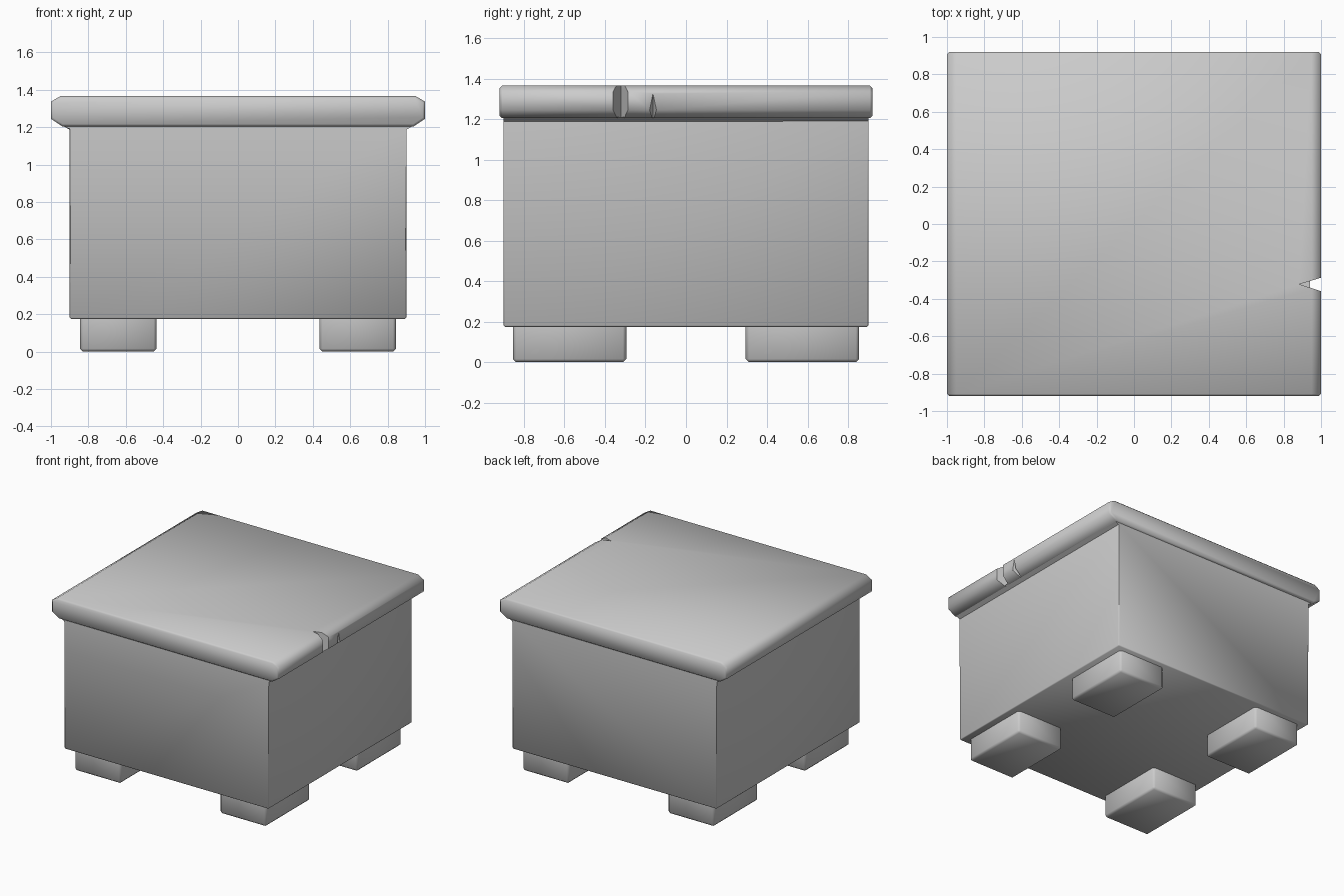
import bpy, bmesh, math

if "Cube" in bpy.data.objects:
    bpy.data.objects.remove(bpy.data.objects["Cube"])


def finish(name, bm, angle=60):
    bmesh.ops.recalc_face_normals(bm, faces=bm.faces)
    me = bpy.data.meshes.new(name)
    bm.to_mesh(me)
    bm.free()
    ob = bpy.data.objects.new(name, me)
    bpy.context.collection.objects.link(ob)
    smooth(ob, angle)
    return ob


def smooth(ob, angle=60):
    bpy.ops.object.select_all(action='DESELECT')
    bpy.context.view_layer.objects.active = ob
    ob.select_set(True)
    bpy.ops.object.shade_smooth_by_angle(angle=math.radians(angle))


def bevel(bm, edges, width):
    bmesh.ops.bevel(bm, geom=edges, offset=width, segments=1,
                    affect='EDGES', profile=0.5)


def extrude_y(half_profile, y):
    """Mirror an (x, z) half profile and extrude it from -y to y."""
    pts = half_profile + [(-x, z) for x, z in reversed(half_profile)]
    bm = bmesh.new()
    face = bm.faces.new([bm.verts.new((x, -y, z)) for x, z in pts])
    ext = bmesh.ops.extrude_face_region(bm, geom=[face])
    for v in ext["geom"]:
        if isinstance(v, bmesh.types.BMVert):
            v.co.y = y
    bmesh.ops.recalc_face_normals(bm, faces=bm.faces)
    return bm


# Box body with a small flare under the lid
bm = extrude_y([(0.9, 0.175), (0.9, 1.187), (0.94, 1.21)], 0.9)
bevel(bm, [e for e in bm.edges if all(v.co.z < 1.2 for v in e.verts)
           and not (abs(e.verts[0].co.y - e.verts[1].co.y) < 1e-4
                    and all(v.co.z > 1 for v in e.verts))], 0.007)
finish("box_body", bm)

# Lid slab with chamfered sides
bm = extrude_y([(0.94, 1.205), (1.0, 1.245), (1.0, 1.337), (0.95, 1.366)], 0.92)
bevel(bm, [e for e in bm.edges
           if abs(e.verts[0].co.y - e.verts[1].co.y) < 1e-4], 0.012)
lid = finish("lid", bm)


# Chips in the right edge of the lid
def chip(name, bottom, top):
    bm = bmesh.new()
    lo = [bm.verts.new(p) for p in bottom]
    hi = [bm.verts.new(p) for p in top]
    for i in range(3):
        j = (i + 1) % 3
        bm.faces.new((lo[i], lo[j], hi[j], hi[i]) if len(hi) == 3
                     else (lo[i], lo[j], hi[0]))
    bm.faces.new(lo)
    if len(hi) == 3:
        bm.faces.new(hi)
    cutter = finish(name, bm)
    cutter.hide_render = True
    mod = lid.modifiers.new("chip", 'BOOLEAN')
    mod.operation = 'DIFFERENCE'
    mod.solver = 'EXACT'
    mod.object = cutter
    bpy.context.view_layer.objects.active = lid
    bpy.ops.object.modifier_apply(modifier=mod.name)
    bpy.data.objects.remove(cutter)


wedge = [(0.885, -0.322), (1.05, -0.376), (1.05, -0.272)]
chip("large_chip", [(x, y, 1.15) for x, y in wedge], [(x, y, 1.42) for x, y in wedge])
chip("small_chip", [(0.92, -0.163, 1.19), (1.04, -0.205, 1.19), (1.04, -0.12, 1.19)],
     [(1.005, -0.163, 1.335)])
smooth(lid)

# Four block feet
for sx, side in ((-1, "left"), (1, "right")):
    for sy, end in ((-1, "front"), (1, "back")):
        bm = bmesh.new()
        bmesh.ops.create_cube(bm, size=1)
        bmesh.ops.scale(bm, vec=(0.41, 0.56, 0.185), verts=bm.verts)
        bmesh.ops.translate(bm, vec=(sx * 0.64, sy * 0.575, 0.0925), verts=bm.verts)
        bevel(bm, [e for e in bm.edges if any(v.co.z < 0.05 for v in e.verts)], 0.016)
        finish(f"{end}_{side}_foot", bm)
